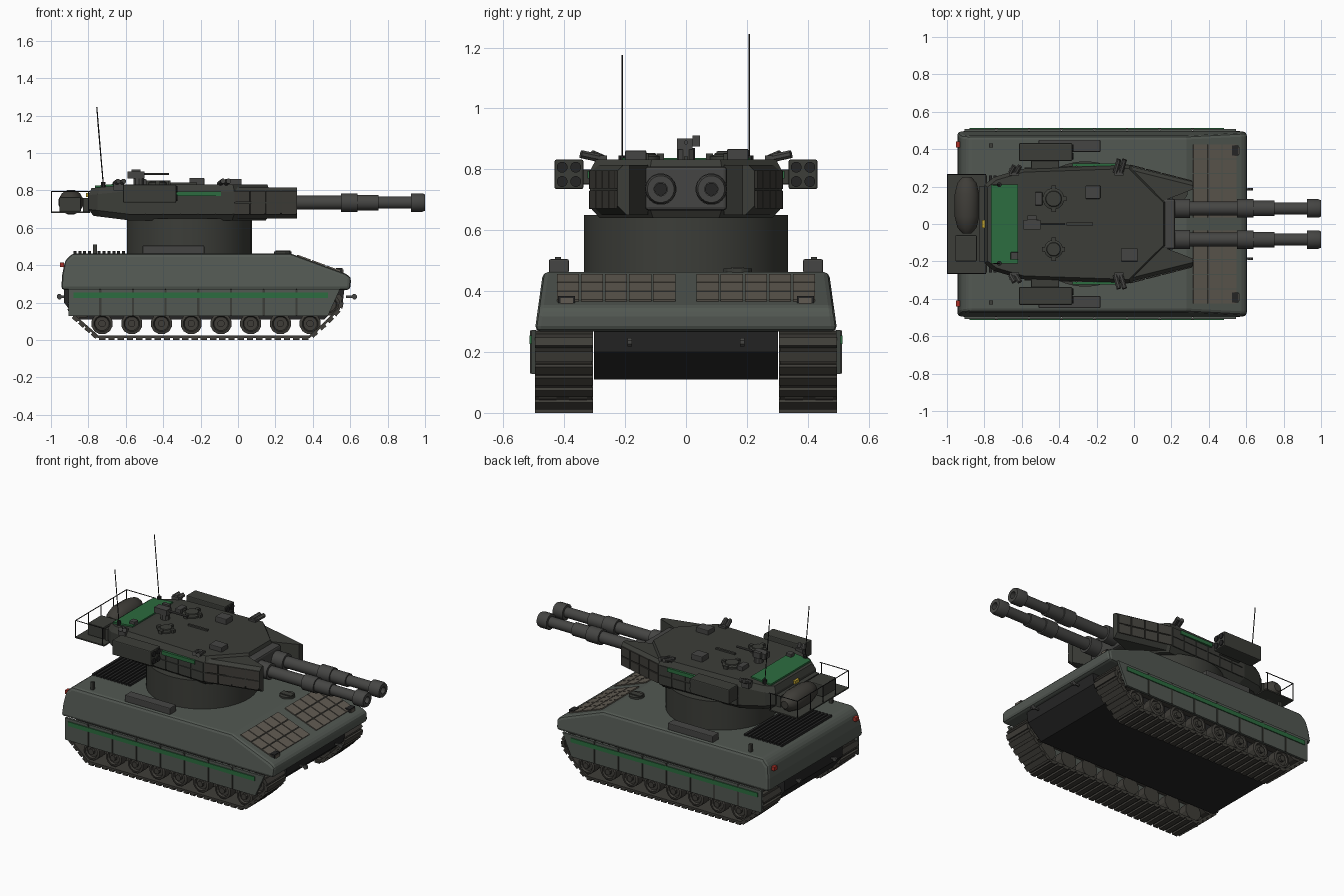
import bpy, bmesh
from math import cos, sin, pi, hypot
from mathutils import Vector as V

if "Cube" in bpy.data.objects:
    bpy.data.objects.remove(bpy.data.objects["Cube"])


def material(name, *rgb):
    m = bpy.data.materials.new(name)
    m.diffuse_color = (*rgb, 1)
    m.use_nodes = True
    m.node_tree.nodes["Principled BSDF"].inputs["Base Color"].default_value = m.diffuse_color
    return m


HULL = material("hull_green_grey", 0.085, 0.098, 0.085)
TUR = material("turret_dark", 0.045, 0.047, 0.04)
DARK = material("near_black", 0.018, 0.018, 0.018)
STEEL = material("track_steel", 0.05, 0.047, 0.04)
GUN = material("gun_metal", 0.06, 0.06, 0.057)
TAN = material("armour_tiles", 0.12, 0.105, 0.085)
GREEN = material("green", 0.025, 0.15, 0.05)
RED = material("red", 0.4, 0.03, 0.02)
YELLOW = material("yellow", 0.5, 0.35, 0.03)


# ---- shapes: each returns (vertices, faces)
def loft(rings):
    n = len(rings[0])
    f = [(k * n + i, k * n + (i + 1) % n, (k + 1) * n + (i + 1) % n, (k + 1) * n + i)
         for k in range(len(rings) - 1) for i in range(n)]
    f += [tuple(range(n)), tuple(range((len(rings) - 1) * n, len(rings) * n))]
    return [V(p) for r in rings for p in r], f


def slab(o, u, v, w):
    o, u, v, w = V(o), V(u), V(v), V(w)
    base = [o, o + u, o + u + v, o + v]
    return loft([base, [p + w for p in base]])


def box(x0, x1, y0, y1, z0, z1):
    return slab((x0, y0, z0), (x1 - x0, 0, 0), (0, y1 - y0, 0), (0, 0, z1 - z0))


def side_prism(pts, y0, y1):
    return loft([[(x, y, z) for x, z in pts] for y in (y0, y1)])


def plan_prism(pts, z0, z1):
    return loft([[(x, y, z) for x, y in pts] for z in (z0, z1)])


def lathe(profile, o, axis, n=16):
    q = V(axis).to_track_quat('Z', 'Y')
    return loft([[V(o) + q @ V((r * cos(2 * pi * (i + .5) / n), r * sin(2 * pi * (i + .5) / n), t))
                  for i in range(n)] for t, r in profile])


def rod(a, b, r, n=12):
    d = V(b) - V(a)
    return lathe([(0, r), (d.length, r)], a, d, n)


def tiles(o, u, v, nu, nv, t, gap=0.006):
    # grid of raised plates; u x v points outward
    o, u, v = V(o), V(u), V(v)
    w = u.cross(v).normalized() * t
    gu, gv = u.normalized() * gap, v.normalized() * gap
    return [slab(o + u * i / nu + v * j / nv, u / nu - gu, v / nv - gv, w)
            for i in range(nu) for j in range(nv)]


def part(name, mat, shapes, mirror=False, smooth=False, bevel=0):
    bm = bmesh.new()
    for verts, faces in shapes:
        vs = [bm.verts.new(p) for p in verts]
        for f in faces:
            bm.faces.new([vs[i] for i in f])
    bmesh.ops.recalc_face_normals(bm, faces=bm.faces)
    me = bpy.data.meshes.new(name)
    bm.to_mesh(me)
    bm.free()
    me.materials.append(mat)
    ob = bpy.data.objects.new(name, me)
    bpy.context.collection.objects.link(ob)
    if smooth:
        bpy.ops.object.select_all(action='DESELECT')
        ob.select_set(True)
        bpy.context.view_layer.objects.active = ob
        bpy.ops.object.shade_smooth_by_angle(angle=0.7)
    if bevel:
        b = ob.modifiers.new("bevel", 'BEVEL')
        b.width, b.segments = bevel, 2
    if mirror:
        ob.modifiers.new("mirror", 'MIRROR').use_axis = (False, True, False)
    return ob


# ---- hull
prof = [(-.945, .268), (-.94, .35), (-.925, .425), (-.885, .463), (.28, .463), (.575, .355), (.605, .335), (.6, .268)]
half = lambda z: .497 - .14 * (z - .268)
part("upper_hull", HULL, [loft([[(x, s * half(z), z) for x, z in prof] for s in (-1, 1)])], bevel=.018)
part("lower_hull", DARK, [side_prism([(-.86, .11), (-.93, .2), (-.93, .28), (.57, .28), (.56, .2), (.46, .11)], -.302, .302)])
part("glacis_tiles", TAN, tiles((.315, .035, .449), (.235, 0, -.0865), (0, .395, 0), 3, 5, .008), mirror=True)
part("engine_grille", DARK, [box(-.88 + .026 * i, -.864 + .026 * i, -.26, .26, .46, .475) for i in range(11)])
part("hull_boxes", GUN, [box(-.51, -.18, .385, .45, .46, .505)], mirror=True, bevel=.005)
part("driver_hatch", TUR, [rod((.24, .17, .455), (.24, .17, .474), .048), box(.2, .28, .15, .19, .47, .48)])
part("headlights", DARK, [box(.525, .56, .365, .42, .352, .384)], mirror=True)
part("headlight_lenses", TAN, [box(.558, .564, .372, .413, .358, .378)], mirror=True)
part("tail_lights", RED, [box(-.952, -.93, .41, .44, .39, .415)], mirror=True)
part("deck_posts", TUR, [box(-.775, -.755, .41, .43, .46, .512)], mirror=True)
part("tow_hooks", GUN, [s for x in (-.955, .622) for s in (
    rod((x, .178, .232), (x, .192, .232), .015, 8), box(min(x, x * .93), max(x, x * .93), .18, .19, .226, .238))], mirror=True)

# ---- skirts with panel seams and stripe
edges = [-.905, -.735, -.56, -.385, -.21, -.035, .14, .315]
skirt = [box(a, b - .005, .493, .508, .128, .272) for a, b in zip(edges, edges[1:])]
skirt.append(side_prism([(.315, .128), (.48, .128), (.545, .272), (.315, .272)], .493, .508))
part("side_skirts", HULL, skirt, mirror=True)
part("skirt_seams", TUR, [box(x - .008, x + .004, .5, .512, .13, .27) for x in edges[1:]], mirror=True)
part("skirt_stripe", GREEN, [box(-.88, .48, .502, .514, .226, .254)], mirror=True)

# ---- running gear
wheels = [-.727 + .159 * i for i in range(8)]
gear = []
for x, z, r in [(x, .088, .058) for x in wheels] + [(-.835, .175, .06), (.485, .19, .06)]:
    gear += [lathe([(0, r), (.06, r), (.06, .02), (.1, .02), (.1, r), (.158, r), (.162, r * .75), (.15, r * .65)],
                   (x, .325, z), (0, 1, 0), 12), rod((x, .46, z), (x, .493, z), .02, 8)]
part("road_wheels", STEEL, gear, mirror=True)

# track links laid along a closed loop
loop = [(-.75, .012), (.385, .012), (.475, .092), (.545, .165), (.555, .21), (.53, .245), (.47, .258),
        (-.82, .25), (-.885, .225), (-.905, .18), (-.885, .13)]
links = []
for (x0, z0), (x1, z1) in zip(loop, loop[1:] + loop[:1]):
    L = hypot(x1 - x0, z1 - z0)
    dx, dz = (x1 - x0) / L, (z1 - z0) / L
    links.append(slab((x0, .308, z0), (x1 - x0, 0, z1 - z0), (0, .187, 0), (-dz * .012, 0, dx * .012)))
    n = max(1, round(L / .05))
    for i in range(n):
        t = L * (i + .5) / n
        links.append(slab((x0 + dx * (t - .017), .306, z0 + dz * (t - .017)), (dx * .034, 0, dz * .034),
                          (0, .19, 0), (dz * .012, 0, -dx * .012)))
part("tracks", STEEL, links, mirror=True)

# ---- turret
part("turret_ring", TUR, [rod((-.26, 0, .45), (-.26, 0, .65), .335, 48)], smooth=True)
plan = [(-.8, .21), (-.75, .25), (-.6, .295), (-.02, .315), (.17, .12)]
verts, faces = [], []
for k, (s, z) in enumerate([(.9, .64), (1, .675), (1, .795), (.94, .832)]):
    for x, y in plan + [(x, -y) for x, y in reversed(plan)]:
        drop = .1 * max(0, -.6 - x) if k > 1 else -.12 * max(0, -.6 - x)
        verts.append(V((-.25 + (x + .25) * (s + 1) / 2, y * s, z - drop)))
for k in range(3):
    faces += [(k * 10 + i, k * 10 + (i + 1) % 10, k * 10 + 10 + (i + 1) % 10, k * 10 + 10 + i) for i in range(10)]
for b in (0, 30):
    faces += [(b + i, b + i + 1, b + 8 - i, b + 9 - i) for i in range(4)]
part("turret_body", TUR, [(verts, faces)])
cheek = lambda g, z: [(-.03, .312 - g, z), (.315, .225 - g, z), (.315, .185, z), (.16, .125, z), (.05, .15, z)]
part("turret_cheeks", TUR, [loft([cheek(.03, .65), cheek(0, .68), cheek(0, .795), cheek(.02, .815)])], mirror=True)
part("cheek_tiles", STEEL, tiles((.31, .227, .672), (-.335, .086, 0), (0, 0, .13), 4, 2, .006), mirror=True)
part("turret_side_tiles", TUR, tiles((-.03, .313, .67), (-.56, -.018, 0), (0, 0, .13), 6, 2, .006), mirror=True)
part("turret_stripe", GREEN, [box(-.33, -.09, .31, .324, .77, .795)], mirror=True)
part("roof_panel", GREEN, [side_prism([(-.765, .81), (-.62, .822), (-.62, .838), (-.765, .825)], -.21, .21)])
part("mantlet", GUN, [box(.12, .22, -.135, .135, .665, .81)], bevel=.012)

# twin guns, one swept profile mirrored
barrel = [(.18, .052), (.3, .052), (.3, .037), (.55, .037), (.55, .05), (.64, .05), (.64, .042), (.75, .042),
          (.75, .033), (.925, .033), (.925, .05), (.985, .05), (1, .044), (1, .022), (.94, .022)]
part("gun_barrels", GUN, [lathe(barrel, (0, .083, .735), (1, 0, 0), 20)], mirror=True, smooth=True)
part("gun_bores", DARK, [rod((.93, .083, .735), (.945, .083, .735), .021)], mirror=True)

# ---- rocket pods
part("rocket_pods", TUR, [box(-.615, -.33, .337, .432, .735, .832), box(-.55, -.4, .29, .34, .75, .8)], mirror=True, bevel=.006)
part("rocket_tubes", DARK, [rod((-.34, y, z), (-.324, y, z), .018) for y in (.362, .407) for z in (.76, .807)], mirror=True)

# ---- roof equipment
for name, y, r in (("commander_cupola", .135, .058), ("loader_hatch", -.135, .05)):
    part(name, TUR, [lathe([(0, r), (.015, r), (.02, r * .75), (.026, r * .7)], (-.43, y, .828), (0, 0, 1))] +
         [box(-.43 + r * a - .012, -.43 + r * a + .012, y + r * b - .012, y + r * b + .012, .828, .852)
          for a, b in ((1, 0), (-1, 0), (0, 1), (0, -1))], smooth=True)
part("sight_boxes", GUN, [box(-.26, -.18, .135, .205, .825, .867), box(-.07, .02, -.2, -.13, .82, .862),
                          box(-.66, -.62, -.19, -.15, .82, .855), box(-.53, -.49, .1, .17, .83, .86)], bevel=.004)
part("machine_gun", GUN, [rod((-.53, 0, .83), (-.53, 0, .87), .03, 10), box(-.59, -.5, -.03, .022, .865, .902),
                          box(-.57, -.52, .022, .046, .875, .912), rod((-.5, 0, .888), (-.37, 0, .888), .007, 8)])
part("roof_rib", TUR, [box(-.36, -.22, -.007, .007, .83, .842)])
part("smoke_launchers", GUN, [s for x in (-.64, -.08) for s in [box(x - .025, x + .025, .26, .3, .8, .845)] +
     [rod((x - .02 + dx, .275, .835), (x + dx, .345 if x > -.3 else .31, .85), .014, 8) for dx in (0, .03)]], mirror=True)
part("antenna_bases", DARK, [rod((-.72, s * .21, .8), (-.72, s * .21, .845), .013, 8) for s in (-1, 1)])
part("antennas", DARK, [rod((-.72, .208, .83), (-.755, .208, 1.245), .003, 6),
                        rod((-.72, -.21, .83), (-.75, -.21, 1.175), .003, 6)])
part("rear_marker", YELLOW, [box(-.812, -.79, -.022, .022, .765, .785)])

# ---- rear stowage basket
part("basket_floor", TUR, [box(-1, -.79, -.265, .265, .678, .686)])
part("basket_shelf_support", TUR, [box(-.83, -.77, -.2, .2, .686, .76)])
bars = [rod((-1 + .003, -.265, .795), (-.997, .265, .795), .003, 6)]
bars += [rod((-.997, y, .68), (-.997, y, .795), .003, 6) for y in (-.265, -.13, 0, .13, .265)]
for y in (-.265, .265):
    bars += [rod((-.997, y, .795), (-.79, y, .795), .003, 6), rod((-.8, y, .68), (-.8, y, .795), .003, 6)]
part("basket_rails", DARK, bars)
part("stowage_roll", STEEL, [lathe([(0, .025), (.03, .053), (.09, .068), (.21, .068), (.27, .053), (.3, .025)],
                                   (-.893, -.05, .737), (0, 1, 0), 12)], smooth=True)
part("stowage_box", TUR, [box(-.955, -.84, -.2, -.06, .686, .765)], bevel=.006)
